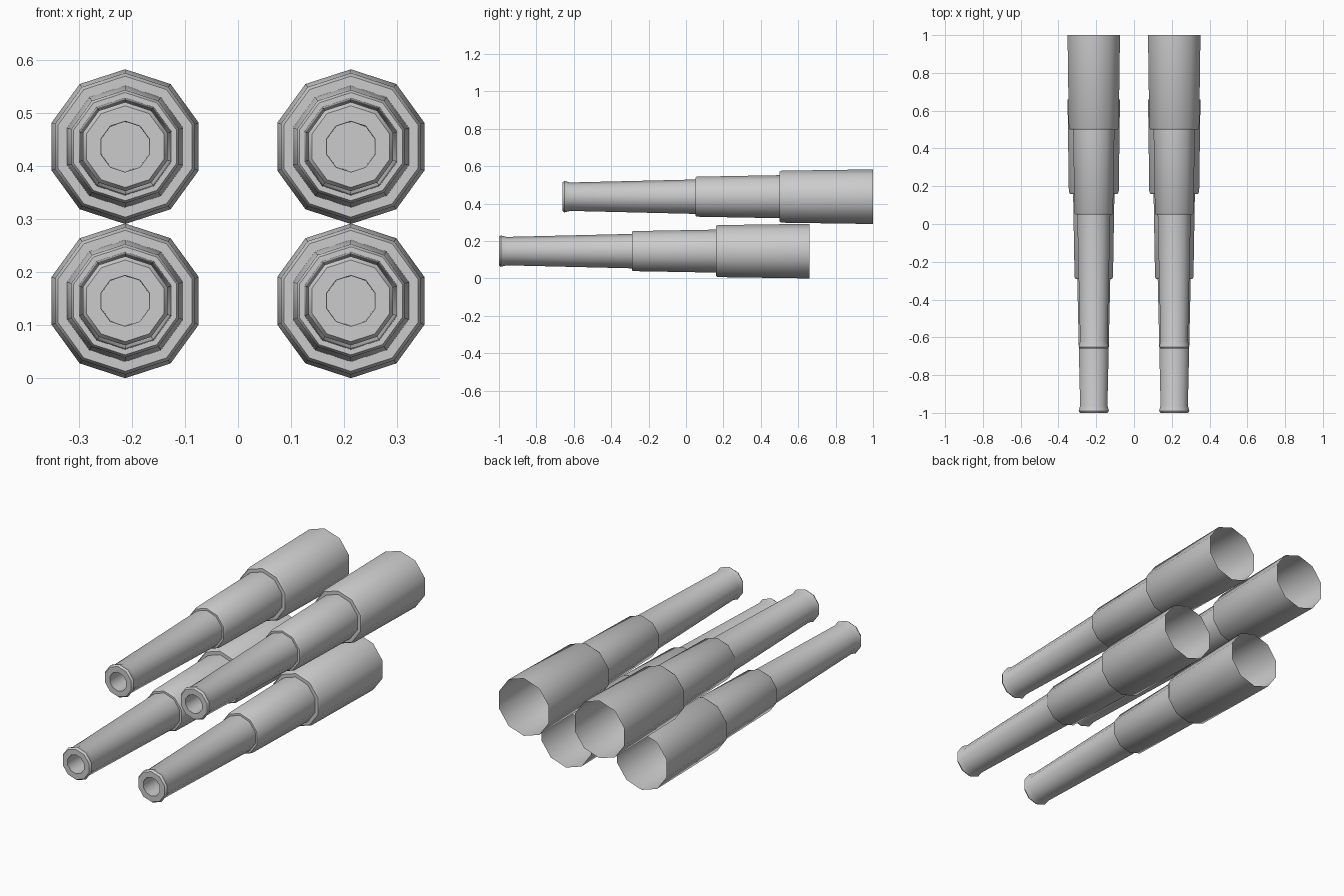
import bpy, bmesh
from math import sin, cos, tau, radians

if "Cube" in bpy.data.objects:
    bpy.data.objects.remove(bpy.data.objects["Cube"])

SIDES = 10

# Barrel profile from bore floor to open rear: (distance behind muzzle, radius)
PROFILE = [
    (0.12, 0.047), (0.0, 0.048),                    # bore
    (0.0, 0.077), (0.010, 0.084), (0.040, 0.076),   # flared muzzle
    (0.71, 0.092),                                  # front tube
    (0.71, 0.102), (0.718, 0.107), (1.16, 0.115),   # middle sleeve
    (1.16, 0.133), (1.170, 0.139), (1.66, 0.146),   # rear sleeve, left open
]


def barrel(name, x, y, z):
    bm = bmesh.new()
    rings = []
    for d, r in PROFILE:
        rings.append([bm.verts.new((r * sin(tau * i / SIDES), d, r * cos(tau * i / SIDES)))
                      for i in range(SIDES)])
    for a, b in zip(rings, rings[1:]):
        for i in range(SIDES):
            j = (i + 1) % SIDES
            bm.faces.new((a[i], a[j], b[j], b[i]))
    # bore floor
    bm.faces.new(rings[0][::-1])
    bmesh.ops.recalc_face_normals(bm, faces=bm.faces)
    # the muzzle face must look forward (-y)
    bm.faces.ensure_lookup_table()
    bm.normal_update()
    if bm.faces[SIDES].normal.y > 0:
        bmesh.ops.reverse_faces(bm, faces=bm.faces)
    mesh = bpy.data.meshes.new(name)
    bm.to_mesh(mesh)
    bm.free()
    obj = bpy.data.objects.new(name, mesh)
    obj.location = (x, y, z)
    bpy.context.collection.objects.link(obj)
    bpy.ops.object.select_all(action='DESELECT')
    obj.select_set(True)
    bpy.context.view_layer.objects.active = obj
    bpy.ops.object.shade_smooth_by_angle(angle=radians(40))


# Two stacked pairs, the lower pair set further forward
for side, x in (("left", -0.213), ("right", 0.213)):
    barrel("lower_barrel_" + side, x, -1.0, 0.146)
    barrel("upper_barrel_" + side, x, -0.66, 0.437)
